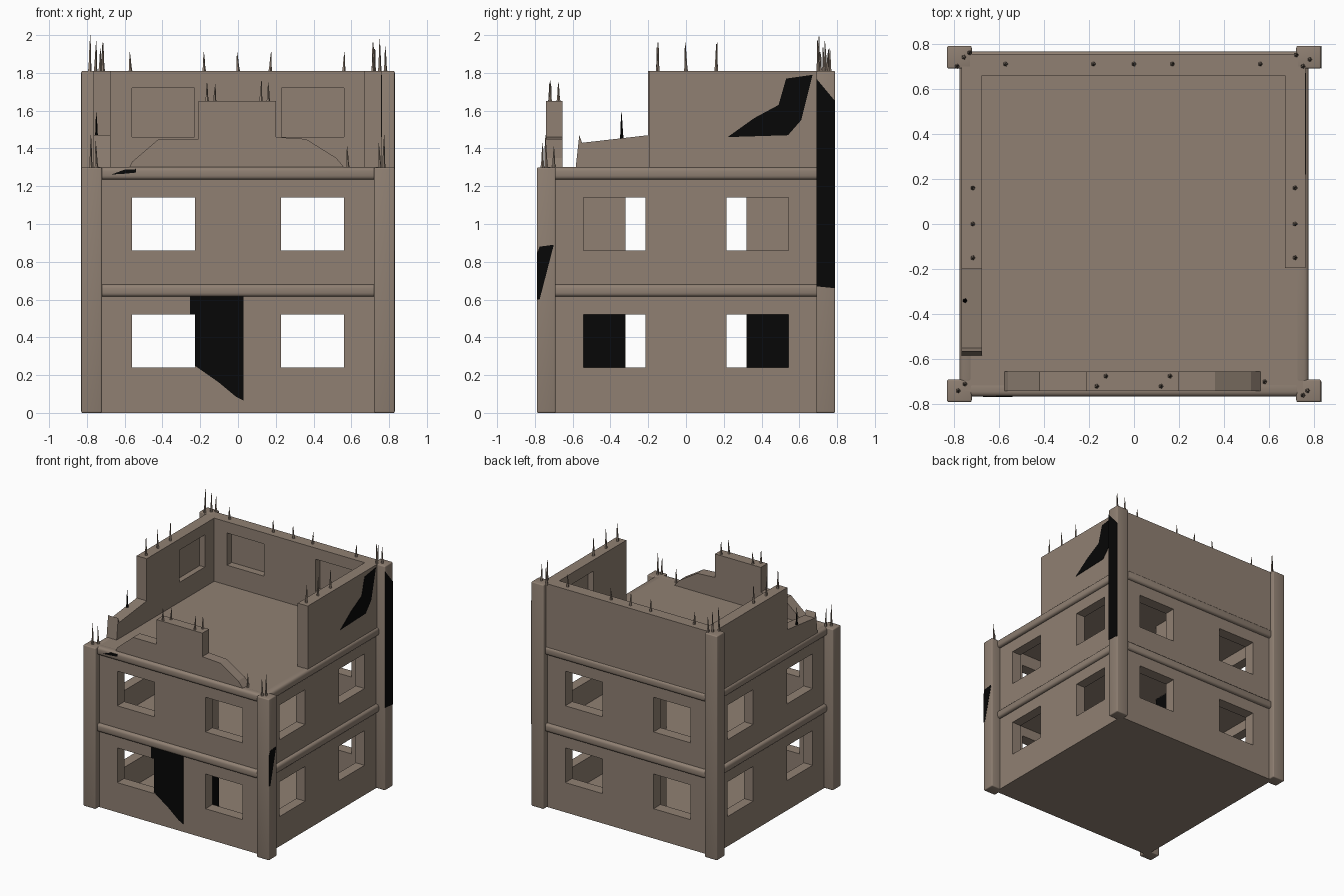
import bpy, bmesh, math, random
from mathutils import Vector

if "Cube" in bpy.data.objects:
    bpy.data.objects.remove(bpy.data.objects["Cube"])

random.seed(4)
stone = bpy.data.materials.new("weathered_brown_stone")
stone.diffuse_color = (0.277, 0.216, 0.17, 1)
stone.use_nodes = True
stone.node_tree.nodes["Principled BSDF"].inputs["Base Color"].default_value = stone.diffuse_color
soot = bpy.data.materials.new("soot_black")
soot.diffuse_color = (0.002, 0.002, 0.002, 1)
soot.use_nodes = True
soot.node_tree.nodes["Principled BSDF"].inputs["Base Color"].default_value = soot.diffuse_color


def finish(name, bm, bevel=0, mat=stone):
    bmesh.ops.recalc_face_normals(bm, faces=bm.faces)
    if bevel:
        bmesh.ops.bevel(bm, geom=bm.edges[:], offset=bevel, segments=3,
                        profile=0.5, affect='EDGES')
    me = bpy.data.meshes.new(name)
    bm.to_mesh(me)
    bm.free()
    me.materials.append(mat)
    ob = bpy.data.objects.new(name, me)
    bpy.context.collection.objects.link(ob)
    if bevel:
        bpy.ops.object.select_all(action='DESELECT')
        ob.select_set(True)
        bpy.context.view_layer.objects.active = ob
        bpy.ops.object.shade_smooth_by_angle(angle=math.radians(40))
    return ob


def box(name, x0, x1, y0, y1, z0, z1, bevel=0, mat=stone):
    bm = bmesh.new()
    for p in bmesh.ops.create_cube(bm, size=1)["verts"]:
        p.co = Vector(((x0 + x1) / 2 + p.co.x * (x1 - x0),
                       (y0 + y1) / 2 + p.co.y * (y1 - y0),
                       (z0 + z1) / 2 + p.co.z * (z1 - z0)))
    return finish(name, bm, bevel, mat)


def slab(name, profile, a, b, axis, mat=stone):
    """Extrude a (horizontal, z) outline along x or y from a to b."""
    bm = bmesh.new()
    pt = (lambda u, z: (a, u, z)) if axis == 'x' else (lambda u, z: (u, a, z))
    f = bm.faces.new([bm.verts.new(pt(u, z)) for u, z in profile])
    r = bmesh.ops.extrude_face_region(bm, geom=[f])
    d = Vector((b - a, 0, 0)) if axis == 'x' else Vector((0, b - a, 0))
    for g in r["geom"]:
        if isinstance(g, bmesh.types.BMVert):
            g.co += d
    return finish(name, bm, 0, mat)


def carve(ob, boxes):
    """Subtract each box from the object."""
    for b in boxes:
        c = box("cutter", *b)
        c.hide_render = True
        m = ob.modifiers.new("cut", 'BOOLEAN')
        m.operation, m.solver, m.object = 'DIFFERENCE', 'EXACT', c
        bpy.context.view_layer.objects.active = ob
        bpy.ops.object.modifier_apply(modifier=m.name)
        bpy.data.objects.remove(c)


# Two lower storeys: rooms, partition doorway and windows carved out
shell = box("lower_storeys", -.75, .75, -.74, .74, 0, 1.30)
cuts = []
for lo, hi, w0, w1 in ((.04, .60, .24, .52), (.68, 1.24, .86, 1.14)):
    cuts += [(-.67, -.05, -.65, .65, lo, hi), (.05, .67, -.65, .65, lo, hi),
             (-.1, .1, -.32, .32, lo, hi)]
    for s in (-1, 1):
        for t in (-1, 1):
            cuts.append((*sorted((s * .228, s * .56)), *sorted((t * .6, t * .9)), w0, w1))
            cuts.append((*sorted((t * .6, t * .9)), *sorted((s * .215, s * .543)), w0, w1))
carve(shell, cuts)

# Corner posts: tall at the back, broken off at the front
for sx, side in ((-1, "left"), (1, "right")):
    for sy, end, top in ((-1, "front", 1.30), (1, "back", 1.81)):
        xs = sorted((sx * .72, sx * .83))
        ys = sorted((sy * .69, sy * .79))
        box(f"{end}_{side}_post", *xs, *ys, 0, top, bevel=.008)

# Rounded floor bands around the outside
for z in (.615, 1.235):
    for s in (-1, 1):
        ys = sorted((s * .70, s * .765))
        box("floor_band", -.74, .74, *ys, z, z + .066, bevel=.02)
        xs = sorted((s * .71, s * .775))
        box("floor_band", *xs, -.71, .71, z, z + .066, bevel=.02)

# Ruined top storey: back wall and side walls with blind window niches
back = box("top_back_wall", -.75, .75, .66, .755, 1.29, 1.81)
carve(back, [(p, p + .33, .5, .72, 1.46, 1.72) for p in (-.56, .23)])
right = box("top_right_wall", .67, .76, -.195, .70, 1.29, 1.81)
carve(right, [(.5, .72, .22, .54, 1.46, 1.72)])
left = slab("top_left_wall",
            [(.70, 1.29), (.70, 1.81), (-.20, 1.81), (-.20, 1.47),
             (-.55, 1.43), (-.565, 1.47), (-.585, 1.29)], -.765, -.675, 'x')
carve(left, [(-.72, -.5, .22, .54, 1.46, 1.72)])

# Broken front parapet
slab("top_front_wall",
     [(-.58, 1.29), (-.56, 1.33), (-.42, 1.45), (-.21, 1.45), (-.21, 1.65),
      (.20, 1.65), (.20, 1.46), (.36, 1.45), (.52, 1.35), (.57, 1.29)],
     -.74, -.655, 'y')

# Black scorched patches as thin plates on the walls and posts
slab("front_wall_soot", [(-.255, .617), (.03, .617), (.03, .065), (-.01, .085),
                         (-.1, .16), (-.228, .25), (-.228, .522), (-.255, .522)],
     -.744, -.739, 'y', soot)
slab("top_right_wall_soot", [(.22, 1.46), (.54, 1.47), (.61, 1.55), (.67, 1.79),
                             (.53, 1.77), (.49, 1.63), (.36, 1.56)],
     .758, .763, 'x', soot)
slab("back_post_soot", [(.69, .67), (.79, .66), (.79, 1.65), (.69, 1.77)],
     .828, .832, 'x', soot)
slab("front_post_soot", [(-.79, .60), (-.775, .60), (-.70, .89), (-.775, .88), (-.79, .84)],
     .828, .832, 'x', soot)
slab("front_band_soot", [(-.67, 1.262), (-.60, 1.266), (-.54, 1.272), (-.54, 1.29), (-.60, 1.288)],
     -.768, -.76, 'y', soot)
for s in (-1, 1):
    ys = sorted((s * .322, s * .645))
    box("partition_soot", .048, .054, *ys, .05, .595, mat=soot)


# Thin bent reinforcing bars sticking out of broken tops
def bars(name, places, mat=stone):
    bm = bmesh.new()
    for x, y, z, h in places:
        rings = []
        dx, dy = random.uniform(-.006, .006), random.uniform(-.006, .006)
        for t, r in ((-.1, .012), (.25, .007), (.6, .005), (1, .001)):
            rings.append([bm.verts.new((x + dx * t + r * math.cos(a * math.tau / 5),
                                        y + dy * t + r * math.sin(a * math.tau / 5),
                                        z + h * t)) for a in range(5)])
        for r0, r1 in zip(rings, rings[1:]):
            for i in range(5):
                j = (i + 1) % 5
                bm.faces.new((r0[i], r0[j], r1[j], r1[i]))
        bm.faces.new(rings[0])
        bm.faces.new(rings[-1])
    finish(name, bm, 0, mat)


bars("back_wall_bars", [(x, .71, 1.81, .10) for x in (-.57, -.18, 0, .17, .56)])
bars("side_wall_bars", [(s * .715, y, 1.81, .15)
                        for s in (-1, 1) for y in (-.15, 0, .16)])
bars("back_post_bars", [(-.785, .70, 1.81, .19), (-.755, .74, 1.81, .16),
                        (-.73, .76, 1.81, .12), (.75, .70, 1.81, .17),
                        (.78, .73, 1.81, .13), (.72, .75, 1.81, .12)])
bars("parapet_bars", [(-.165, -.72, 1.65, .10), (-.125, -.675, 1.65, .09),
                      (.12, -.72, 1.65, .11), (.16, -.675, 1.65, .10)])
bars("front_post_bars", [(-.78, -.74, 1.30, .17), (-.75, -.71, 1.30, .14),
                         (.77, -.74, 1.30, .17), (.75, -.76, 1.30, .13),
                         (.58, -.70, 1.30, .11)])
bars("broken_wall_bars", [(-.75, -.34, 1.45, .14)], soot)
